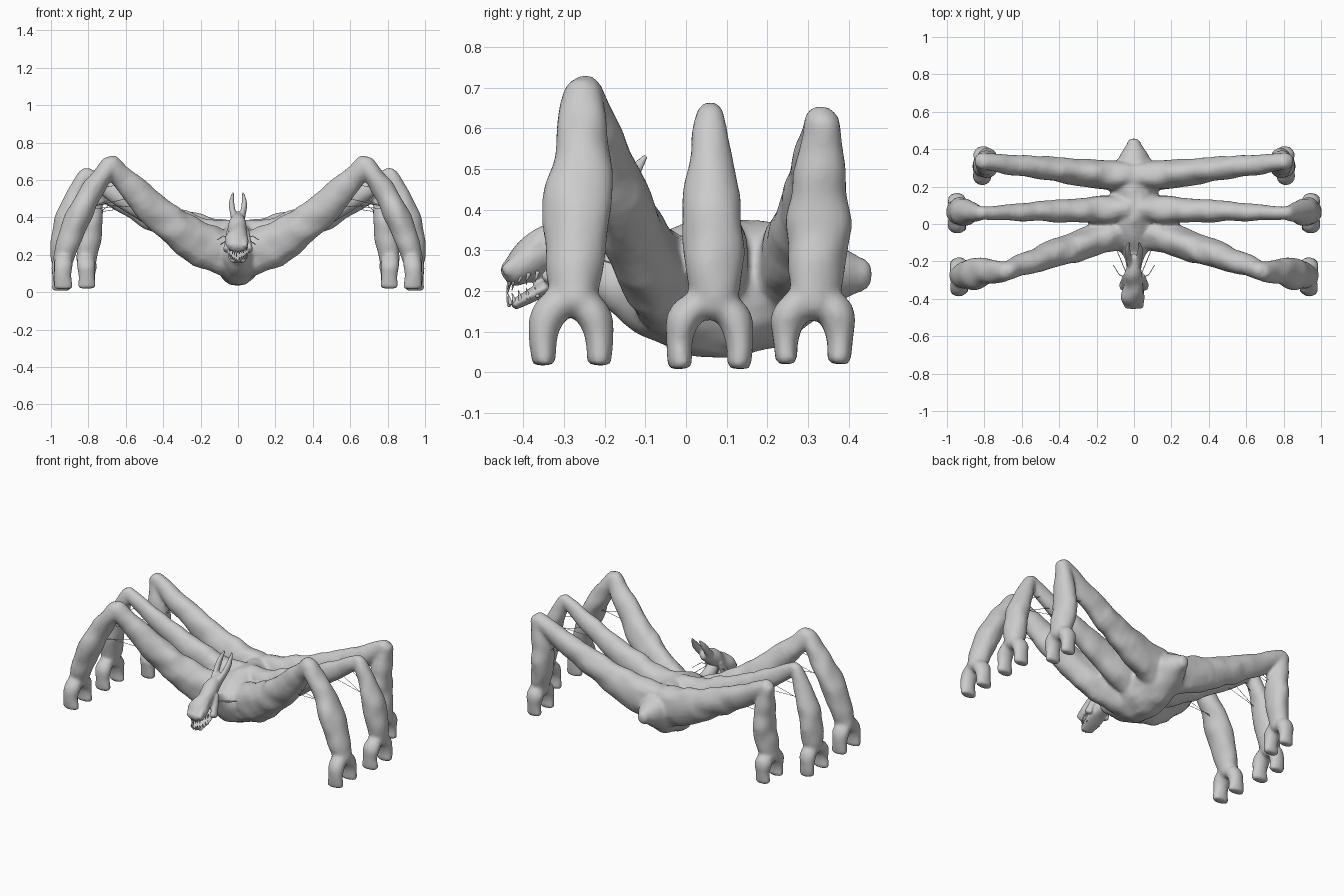
import bpy, bmesh, math, random
from mathutils import Vector, noise

if "Cube" in bpy.data.objects:
    bpy.data.objects.remove(bpy.data.objects["Cube"])

random.seed(4)
X, Y = Vector((1, 0, 0)), Vector((0, 1, 0))


def spline(rows, steps=6):
    """Catmull-Rom interpolation of rows (x, y, z, side radius, depth radius)."""
    out, n = [], len(rows)
    for i in range(n - 1):
        a, b, c, d = (rows[max(0, min(n - 1, k))] for k in range(i - 1, i + 3))
        for s in range(steps):
            t = s / steps
            out.append([0.5 * (2 * q + (r - p) * t + (2 * p - 5 * q + 4 * r - w) * t * t
                               + (3 * q - p - 3 * r + w) * t ** 3)
                        for p, q, r, w in zip(a, b, c, d)])
    return out + [list(rows[-1])]


def tube(bm, rows, side=X, mirror=1, dome=0.8, rough=0.16, seg=20):
    """Closed organic tube with elliptical sections and rounded ends."""
    path = spline(rows)
    P = [Vector(r[:3]) for r in path]
    T = [(P[min(i + 1, len(P) - 1)] - P[max(i - 1, 0)]).normalized() for i in range(len(P))]
    secs = [(p, t, r[3], r[4]) for p, t, r in zip(P, T, path)]

    def cap(sec, sign):
        p, t, a, b = sec
        angles = [math.pi / 2 * k / 4 for k in range(1, 4)]
        return [(p + t * sign * dome * min(a, b) * math.sin(u), t, a * math.cos(u), b * math.cos(u))
                for u in angles]
    secs = cap(secs[0], -1)[::-1] + secs + cap(secs[-1], 1)
    rings = []
    for p, t, a, b in secs:
        u = (side - t * t.dot(side)).normalized()
        w = t.cross(u)
        ring = []
        for k in range(seg):
            ang = 2 * math.pi * k / seg
            off = u * a * math.cos(ang) + w * b * math.sin(ang)
            v = p + off * (1 + rough * noise.noise((p + off) * 11))
            ring.append(bm.verts.new((v.x * mirror, v.y, v.z)))
        rings.append(ring)
    faces = [bm.faces.new(rings[0]), bm.faces.new(rings[-1][::-1])]
    for r0, r1 in zip(rings, rings[1:]):
        for k in range(seg):
            j = (k + 1) % seg
            faces.append(bm.faces.new((r0[k], r1[k], r1[j], r0[j])))
    bmesh.ops.recalc_face_normals(bm, faces=faces)


def spine(bm, rows, rough=0.12):
    """Tube on the centre plane from rows (y, z, half width, half height)."""
    tube(bm, [(0, *r) for r in rows], rough=rough)


def finish(bm, name, voxel=None, smooth=3):
    me = bpy.data.meshes.new(name)
    bm.to_mesh(me)
    bm.free()
    for p in me.polygons:
        p.use_smooth = True
    ob = bpy.data.objects.new(name, me)
    bpy.context.collection.objects.link(ob)
    if voxel:
        m = ob.modifiers.new("blend", 'REMESH')
        m.mode = 'VOXEL'
        m.voxel_size = voxel
        m.use_smooth_shade = True
        s = ob.modifiers.new("soften", 'SMOOTH')
        s.factor = 0.5
        s.iterations = smooth


def strands(name, lines, radius):
    cu = bpy.data.curves.new(name, 'CURVE')
    cu.dimensions = '3D'
    cu.bevel_depth = radius
    cu.bevel_resolution = 0
    for line in lines:
        for m in (1, -1):
            sp = cu.splines.new('POLY')
            sp.points.add(len(line) - 1)
            for pt, c in zip(sp.points, line):
                pt.co = (c[0] * m, c[1], c[2], 1)
    bpy.context.collection.objects.link(bpy.data.objects.new(name, cu))


def leg(bm, hip, knee, ankle, sag, swell, knee_r, bow, bulk, toe_y, spread, ground):
    """Sagging thigh, bowed shin and two toes, on both sides."""
    hip, knee, ankle = Vector(hip), Vector(knee), Vector(ankle)
    thigh, shin = [], []
    for i in range(5):
        t = i / 4
        p = hip.lerp(knee, t)
        p.z = hip.z + (knee.z - hip.z) * t ** sag
        s = swell * math.sin(math.pi * t)
        thigh.append((*p, .09 + (knee_r - .09) * t + s, .13 + (knee_r - .125) * t + s))
        p = knee.lerp(ankle, t) + X * bow * math.sin(math.pi * t)
        belly = math.sin(math.pi * t ** 1.2)
        end = knee_r + (.056 - knee_r) * t
        shin.append((*p, end + .03 * bulk * belly, end + .014 * belly))
    for m in (1, -1):
        tube(bm, thigh, Y, m)
        tube(bm, shin, Y, m)
        for s in (1, -1):
            toe = [(ankle.x, toe_y + s * spread * f, ground + h, r, d) for f, h, r, d in
                   ((.3, .165, .037, .045), (.88, .125, .042, .05), (1.03, .07, .034, .045), (1, .01, .03, .052))]
            tube(bm, toe, Y, m, dome=0.3)
    return spline(thigh), spline(shin)


# Torso, neck and three pairs of legs blended into one skin
bm = bmesh.new()
spine(bm, [(-.17, .21, .055, .065), (-.1, .205, .1, .12), (.02, .205, .13, .168),
           (.2, .22, .125, .155), (.33, .24, .095, .095), (.43, .24, .036, .042)])
spine(bm, [(-.1, .2, .07, .08), (-.2, .235, .045, .06), (-.27, .29, .038, .045)])
legs = [
    leg(bm, (.02, -.02, .195), (.685, -.25, .683), (.935, -.275, .18), 1.55, .008, .049,
        .03, 1, -.282, .067, .015),
    leg(bm, (.02, .08, .245), (.815, .058, .63), (.947, .07, .17), 1.3, -.006, .036,
        .03, 1, .058, .072, .006),
    leg(bm, (.02, .25, .25), (.81, .333, .61), (.81, .315, .17), 1.3, -.002, .045,
        -.025, .85, .312, .065, .018),
]
finish(bm, "body_and_legs", 0.011, 3)

# Skull, jaw, cheeks, brows and horns
bm = bmesh.new()
spine(bm, [(-.18, .405, .025, .03), (-.27, .355, .045, .05), (-.37, .285, .06, .052),
           (-.425, .245, .052, .035)], .3)
spine(bm, [(-.28, .25, .045, .035), (-.35, .205, .055, .02), (-.42, .168, .042, .013)], .3)
for m in (1, -1):
    tube(bm, [(.042, -.28, .33, .02, .022), (.058, -.33, .23, .02, .03)], X, m, rough=.4)
    tube(bm, [(.034, -.36, .315, .018, .02), (.034, -.435, .25, .02, .022)], X, m, rough=.4)
    tube(bm, [(.018, -.22, .39, .018, .026), (.035, -.15, .465, .015, .022),
              (.027, -.1, .53, .006, .008)], X, m, rough=.4)
finish(bm, "head", 0.006, 2)

# Teeth along both jaws
bm = bmesh.new()
for m in (1, -1):
    for i in range(6):
        a = i * .3
        x, y = m * (.008 + .038 * math.sin(a)), -.36 - .075 * math.cos(a)
        h = random.uniform(.015, .034)
        for z, tip in ((.222, -h), (.165, .034 - h * .6)):
            z += .015 * a
            tube(bm, [(x, y, z, .006, .006), (x, y - .006, z + tip, .001, .001)], rough=0, seg=6)
finish(bm, "teeth")

# Thin sinews stretched behind each knee
lines = []
for th, sh in legs:
    for k in range(3):
        p, q = Vector(th[17 + 2 * k][:3]), Vector(sh[10 - 2 * k + k % 2 * 3][:3])
        j = random.uniform(-.03, .03)
        lines.append([p + Vector((.02, j, -.03)), q + Vector((-.03, -j, 0))])
strands("knee_sinews", lines, .0015)

# Whiskers at the cheeks and cords from neck to shoulders
strands("cheek_cords", [[(.04, -.29, .29), (.08, -.27, .3), (.11, -.22, .28)],
                        [(.03, -.29, .3), (.1, -.12, .25)]], .002)
